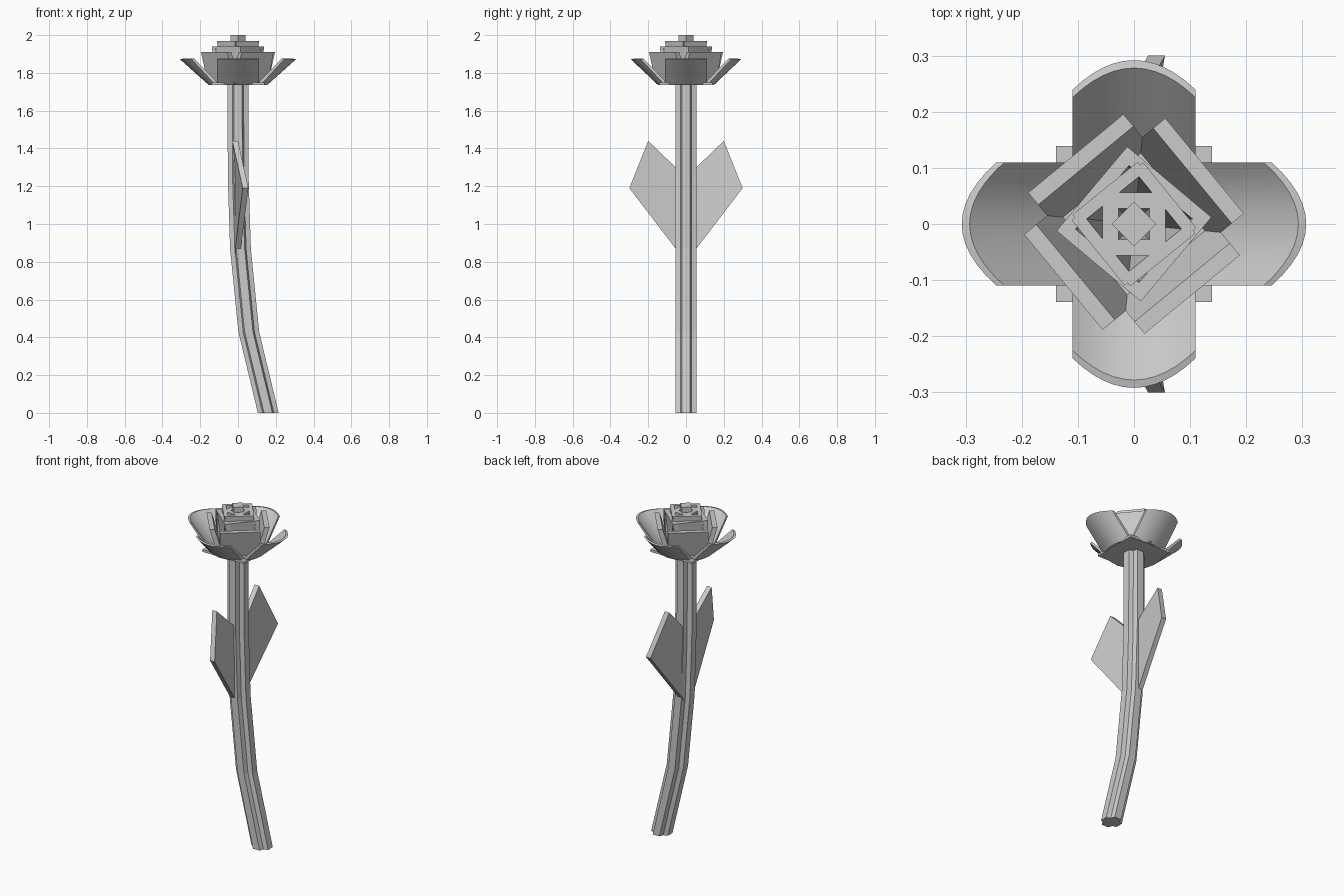
import bpy
from math import cos, sin, pi, radians

if "Cube" in bpy.data.objects:
    bpy.data.objects.remove(bpy.data.objects["Cube"])


def make_mesh(name, verts, faces, smooth=False):
    me = bpy.data.meshes.new(name)
    me.from_pydata(verts, [], faces)
    ob = bpy.data.objects.new(name, me)
    bpy.context.collection.objects.link(ob)
    bpy.ops.object.select_all(action='DESELECT')
    ob.select_set(True)
    bpy.context.view_layer.objects.active = ob
    bpy.ops.object.mode_set(mode='EDIT')
    bpy.ops.mesh.select_all(action='SELECT')
    bpy.ops.mesh.normals_make_consistent(inside=False)
    bpy.ops.object.mode_set(mode='OBJECT')
    if smooth:
        bpy.ops.object.shade_smooth_by_angle(angle=radians(30))
    return ob


def loft(name, rings, smooth=False):
    """Closed solid through a list of equal-length vertex rings."""
    n = len(rings[0])
    verts = [v for r in rings for v in r]
    faces = [(k * n + i, k * n + (i + 1) % n, (k + 1) * n + (i + 1) % n, (k + 1) * n + i)
             for k in range(len(rings) - 1) for i in range(n)]
    last = (len(rings) - 1) * n
    faces += [tuple(range(n))[::-1], tuple(range(last, last + n))]
    return make_mesh(name, verts, faces, smooth)


def turn(p, a):
    return (p[0] * cos(a) - p[1] * sin(a), p[0] * sin(a) + p[1] * cos(a), p[2])


# Fluted, bent stem
quarter = [(0.055, -0.022, 0), (0.055, 0.022, 0), (0.030, 0.030, 0)]
section = [turn(p, q * pi / 2) for q in range(4) for p in quarter]
path = [(0.16, 0), (0.057, 0.43), (0.013, 0.87), (0.001, 1.25), (0, 1.75)]
loft("stem", [[(x + cx, y, z) for x, y, _ in section] for cx, z in path])

# Pair of kite leaves: (centre x, y, z)
leaf = [(0, 0.03, 0.84), (0, 0.055, 0.87), (0.04, 0.30, 1.19), (-0.015, 0.20, 1.44),
        (0, 0.055, 1.30), (0, 0.03, 1.275)]
for side, name in ((1, "leaf_back"), (-1, "leaf_front")):
    loft(name, [[(x + t, side * y, z) for x, y, z in leaf] for t in (-0.015, 0.015)])

# Square base plate under the bloom
s = 0.139
loft("flower_base", [[(-s, -s, z), (s, -s, z), (s, s, z), (-s, s, z)] for z in (1.736, 1.75)])

# Four wide, curved outer petals
N = 12
for q in range(4):
    reach = 0.0 if q % 2 == 0 else -0.015
    rings = []
    for i in range(N + 1):
        u = -1 + 2 * i / N
        top = 0.307 + reach - (0.062 + reach * 0.6) * u * u
        bot = 0.155 + reach * 0.5 - 0.035 * u * u
        y = 0.11 * u
        rings.append([turn(p, q * pi / 2) for p in
                      ((bot, y, 1.736), (top, y, 1.872), (top - 0.014, y, 1.875),
                       (bot - 0.02, y, 1.74))])
    loft(f"outer_petal_{q + 1}", rings, smooth=True)


def petal_ring(name, r_top, r_bot, length, thick, z_top, degrees, shift=0.0):
    """Four leaning slabs around the centre."""
    for q in range(4):
        a = radians(degrees) + q * pi / 2
        rings = []
        for y in (shift - length / 2, shift + length / 2):
            ring = [(r_bot, y, 1.74), (r_top, y, z_top),
                    (r_top - thick, y, z_top), (r_bot - thick, y, 1.74)]
            rings.append([turn(p, a) for p in ring])
        loft(f"{name}_{q + 1}", rings)


# Nested rings of slab petals, rising toward the bud
petal_ring("middle_petal", 0.163, 0.115, 0.22, 0.028, 1.91, 39.5)
petal_ring("inner_petal_low", 0.098, 0.075, 0.195, 0.024, 1.94, 50)
petal_ring("inner_petal_high", 0.082, 0.060, 0.150, 0.022, 1.97, 39)
petal_ring("heart_petal", 0.056, 0.045, 0.085, 0.028, 1.97, 0, 0.014)

# Square central bud, set on the diagonal
d = 0.04
loft("bud", [[(d, 0, z), (0, d, z), (-d, 0, z), (0, -d, z)] for z in (1.74, 2.0)])
